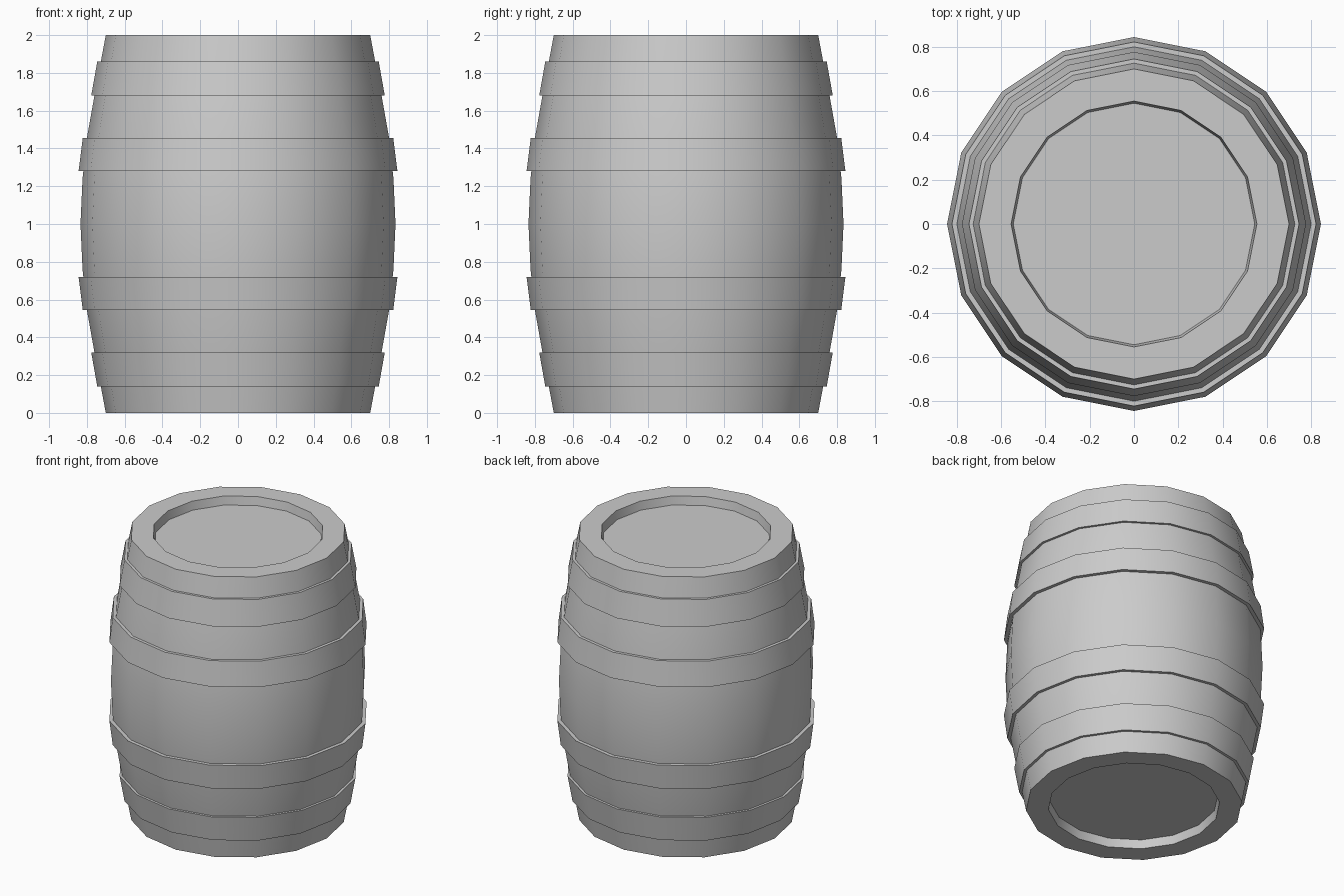
import bpy, bmesh, math

if "Cube" in bpy.data.objects:
    bpy.data.objects.remove(bpy.data.objects["Cube"])

SIDES = 16


def lathe(name, profile, ring=False):
    """Spin (radius, z) points around z; a ring joins last to first, otherwise the ends are capped."""
    bm = bmesh.new()
    loops = []
    for r, z in profile:
        loops.append([bm.verts.new((r * math.cos(2 * math.pi * i / SIDES),
                                    r * math.sin(2 * math.pi * i / SIDES), z))
                      for i in range(SIDES)])
    pairs = list(zip(loops, loops[1:]))
    if ring:
        pairs.append((loops[-1], loops[0]))
    for a, b in pairs:
        for i in range(SIDES):
            j = (i + 1) % SIDES
            bm.faces.new((a[i], a[j], b[j], b[i]))
    if not ring:
        bm.faces.new(loops[0][::-1])
        bm.faces.new(loops[-1])
    bmesh.ops.recalc_face_normals(bm, faces=bm.faces)
    mesh = bpy.data.meshes.new(name)
    bm.to_mesh(mesh)
    bm.free()
    obj = bpy.data.objects.new(name, mesh)
    bpy.context.collection.objects.link(obj)
    bpy.ops.object.select_all(action='DESELECT')
    obj.select_set(True)
    bpy.context.view_layer.objects.active = obj
    bpy.ops.object.shade_smooth_by_angle(angle=math.radians(30))
    return obj


# Bulging body with a recessed head at each end
lower = [(0.545, 0.06), (0.555, 0.0), (0.70, 0.0), (0.76, 0.32), (0.80, 0.545), (0.823, 0.76)]
upper = [(r, 2 - z) for r, z in reversed(lower)]
lathe("barrel_body", lower + [(0.834, 1.0)] + upper)

# Hoops: bottom z, bottom radius, top z, top radius; mirrored to the upper half
hoops = {"end_hoop": (0.14, 0.745, 0.32, 0.777), "middle_hoop": (0.545, 0.822, 0.72, 0.844)}
for name, (z0, r0, z1, r1) in hoops.items():
    section = [(r0 - 0.04, z0), (r0, z0), (r1, z1), (r1 - 0.04, z1)]
    lathe("lower_" + name, section, ring=True)
    lathe("upper_" + name, [(r, 2 - z) for r, z in section], ring=True)
